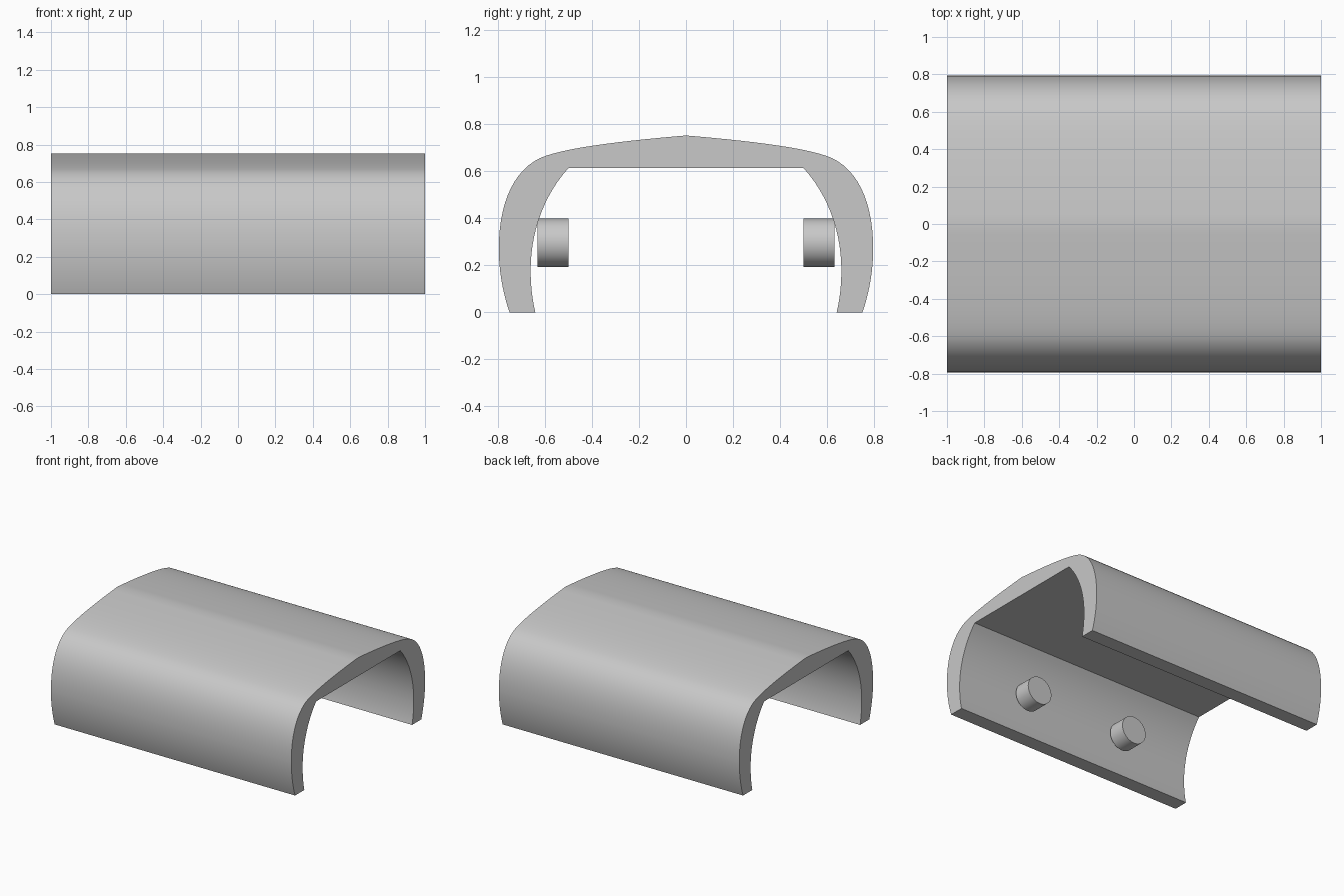
import bpy
import bmesh
import math
from mathutils import Matrix, Vector
from mathutils.geometry import interpolate_bezier

cube = bpy.data.objects.get("Cube")
if cube:
    bpy.data.objects.remove(cube, do_unlink=True)

grey = bpy.data.materials.new("light_grey")
grey.use_nodes = True
colour = (0.58, 0.58, 0.58, 1)
grey.diffuse_color = colour
grey.node_tree.nodes["Principled BSDF"].inputs["Base Color"].default_value = colour


def add_object(name, bm):
    bmesh.ops.recalc_face_normals(bm, faces=bm.faces)
    mesh = bpy.data.meshes.new(name)
    bm.to_mesh(mesh)
    bm.free()
    mesh.materials.append(grey)
    obj = bpy.data.objects.new(name, mesh)
    bpy.context.collection.objects.link(obj)
    bpy.ops.object.select_all(action="DESELECT")
    obj.select_set(True)
    bpy.context.view_layer.objects.active = obj
    bpy.ops.object.shade_smooth_by_angle(angle=math.radians(30))
    return obj


def curve(points, steps=14):
    """Chain cubic curves through (y, z) control points, sharing end points."""
    path = [Vector(points[0])]
    for i in range(0, len(points) - 1, 3):
        path += interpolate_bezier(*map(Vector, points[i:i + 4]), steps)[1:]
    return path


# Half profiles of the shell: outside from foot to crown, inside from foot to ceiling
outer = curve([(0.75, 0), (0.78, 0.09), (0.795, 0.18), (0.795, 0.27),
               (0.795, 0.46), (0.735, 0.60), (0.62, 0.655),
               (0.52, 0.70), (0.25, 0.73), (0, 0.751)])
inner = curve([(0.64, 0), (0.652, 0.05), (0.66, 0.11), (0.66, 0.18),
               (0.66, 0.33), (0.61, 0.49), (0.5, 0.612)])


def mirrored(path):
    return [Vector((-p.x, p.y)) for p in path]


# Curved cover: closed section swept along x
section = (outer + mirrored(outer[:-1])[::-1]
           + mirrored(inner) + inner[::-1])
bm = bmesh.new()
end = bm.faces.new([bm.verts.new((-1, p.x, p.y)) for p in section])
swept = bmesh.ops.extrude_face_region(bm, geom=[end], use_keep_orig=True)
moved = [v for v in swept["geom"] if isinstance(v, bmesh.types.BMVert)]
bmesh.ops.translate(bm, verts=moved, vec=(2, 0, 0))
add_object("curved_cover", bm)

# Locating pegs: two on the inside of each wall
for side, side_name in ((-1, "front"), (1, "back")):
    for across, across_name in ((-1, "right"), (1, "left")):
        bm = bmesh.new()
        place = (Matrix.Translation((across * 0.42, side * 0.565, 0.295))
                 @ Matrix.Rotation(math.pi / 2, 4, "X"))
        bmesh.ops.create_cone(bm, cap_ends=True, segments=48, radius1=0.103,
                              radius2=0.103, depth=0.13, matrix=place)
        add_object(f"{side_name}_{across_name}_peg", bm)
